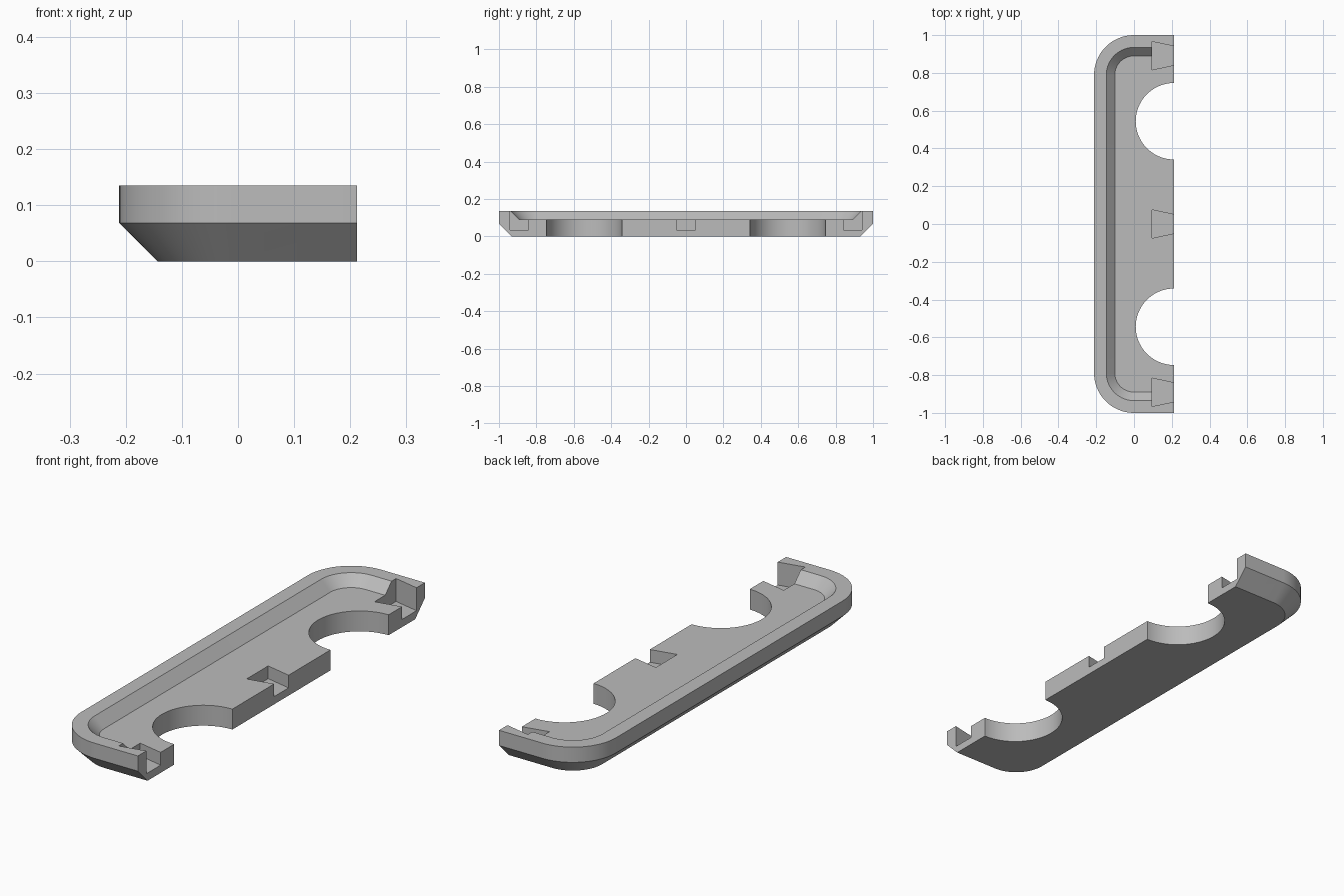
import bpy, bmesh, math

if "Cube" in bpy.data.objects:
    bpy.data.objects.remove(bpy.data.objects["Cube"])

W, L, H = 0.2117, 1.0, 0.135      # half width, half length, height
R = W                             # corner radius
FLOOR = 0.09                      # top of the recessed floor

grey = bpy.data.materials.new("light grey")
grey.diffuse_color = (0.5, 0.5, 0.5, 1)
grey.use_nodes = True
grey.node_tree.nodes["Principled BSDF"].inputs["Base Color"].default_value = grey.diffuse_color


def outline(inset, right, n=24):
    """Half tray outline: two rounded corners on the left, open end at x = right."""
    r, c = R - inset, L - R
    pts = [(right, L - inset)]
    for i in range(n + 1):
        a = math.pi / 2 * (1 + i / n)
        pts.append((R - W + r * math.cos(a), c + r * math.sin(a)))
    return pts + [(x, -y) for x, y in reversed(pts)]


def loft(name, rings):
    """Closed solid through rings of (outline, z)."""
    bm = bmesh.new()
    loops = [[bm.verts.new((x, y, z)) for x, y in pts] for pts, z in rings]
    for a, b in zip(loops, loops[1:]):
        for i in range(len(a)):
            j = (i + 1) % len(a)
            bm.faces.new((a[i], a[j], b[j], b[i]))
    bm.faces.new(loops[0])
    bm.faces.new(loops[-1])
    bmesh.ops.recalc_face_normals(bm, faces=bm.faces)
    me = bpy.data.meshes.new(name)
    bm.to_mesh(me)
    bm.free()
    ob = bpy.data.objects.new(name, me)
    bpy.context.collection.objects.link(ob)
    me.materials.append(grey)
    return ob


# tray body with chamfered underside
tray = loft("tray", [(outline(0.068, W), 0), (outline(0, W), 0.068), (outline(0, W), H)])

# recess with 45 degree walls, open on the right
cutters = [loft("recess_cutter", [(outline(0.11, W + 0.1), FLOOR),
                                  (outline(0.065, W + 0.1), H),
                                  (outline(0.065, W + 0.1), H + 0.1)])]

# round notches through the floor
for y in (-0.544, 0.544):
    circle = [(W + 0.2025 * math.cos(math.tau * i / 96), y + 0.2025 * math.sin(math.tau * i / 96))
              for i in range(96)]
    cutters.append(loft("round_cutter", [(circle, -0.1), (circle, 0.3)]))

# dovetail pockets
for y in (-0.891, 0, 0.891):
    x0, x1 = 0.0945, W + 0.05
    e = 0.05 - 0.025 * 0.05 / (W - x0)
    tail = [(x0, y - 0.075), (x1, y - e), (x1, y + e), (x0, y + 0.075)]
    cutters.append(loft("dovetail_cutter", [(tail, 0.034), (tail, 0.3)]))

# cut everything, then remove the cutters
bpy.context.view_layer.objects.active = tray
tray.select_set(True)
for c in cutters:
    m = tray.modifiers.new("cut", "BOOLEAN")
    m.operation, m.solver, m.object = "DIFFERENCE", "EXACT", c
    bpy.ops.object.modifier_apply(modifier=m.name)
for c in cutters:
    bpy.data.objects.remove(c)
bpy.ops.object.shade_smooth_by_angle(angle=math.radians(30))
